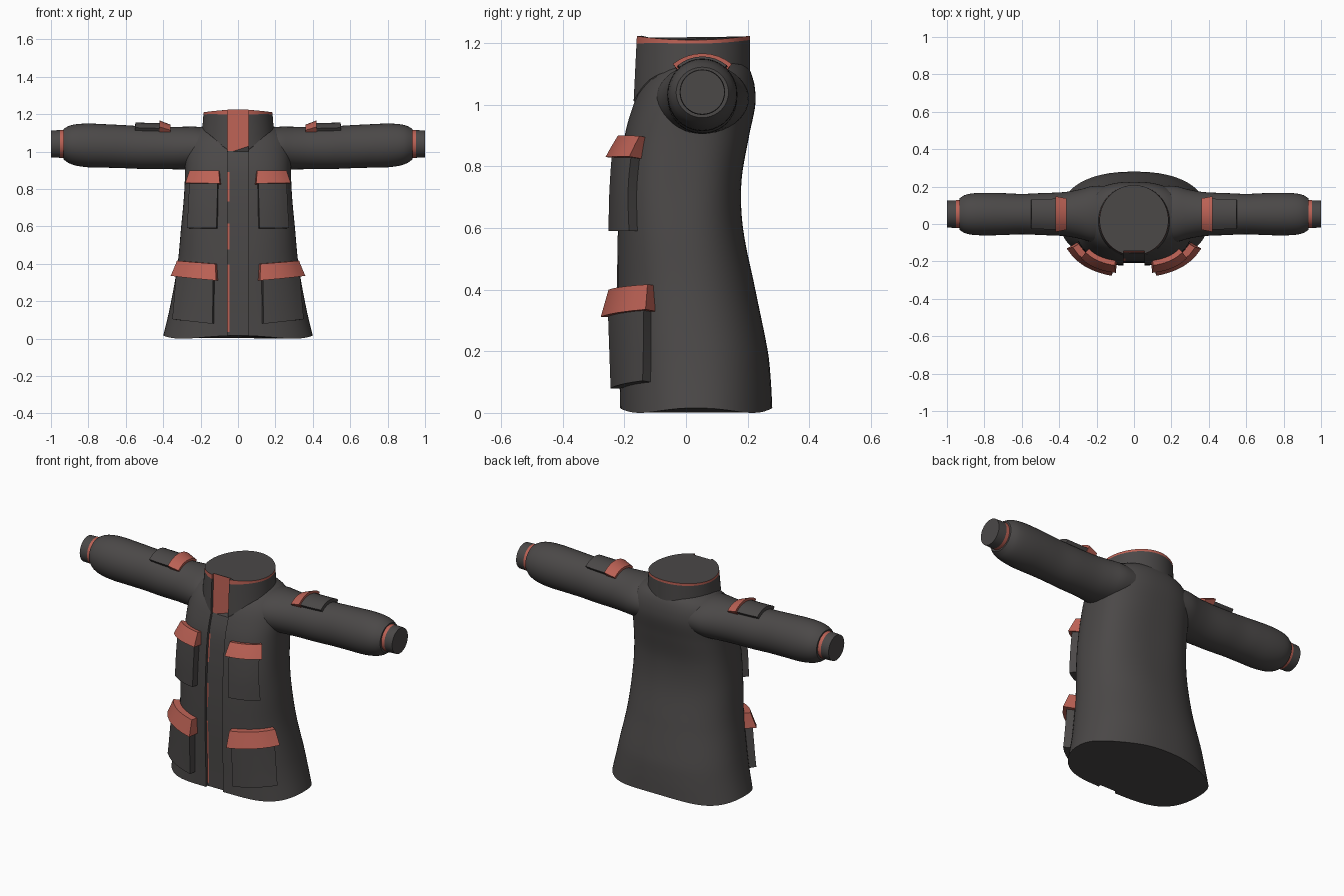
import bpy, bmesh, math
from mathutils import Vector

if "Cube" in bpy.data.objects:
    bpy.data.objects.remove(bpy.data.objects["Cube"])


def material(name, rgb):
    m = bpy.data.materials.new(name)
    m.use_nodes = True
    m.diffuse_color = (*rgb, 1)
    bsdf = m.node_tree.nodes["Principled BSDF"]
    bsdf.inputs["Base Color"].default_value = (*rgb, 1)
    bsdf.inputs["Roughness"].default_value = 0.8
    return m


CLOTH = material("charcoal cloth", (0.07, 0.065, 0.064))
TRIM = material("brick red trim", (0.5, 0.12, 0.09))
SIDES = 64
GAP = 0.055          # half width of the front opening
STEP = 0.016         # depth of the front opening


def make_object(name, bm, mats=(CLOTH, TRIM), angle=35):
    bmesh.ops.recalc_face_normals(bm, faces=bm.faces)
    mesh = bpy.data.meshes.new(name)
    bm.to_mesh(mesh)
    bm.free()
    for m in mats:
        mesh.materials.append(m)
    ob = bpy.data.objects.new(name, mesh)
    bpy.context.collection.objects.link(ob)
    bpy.ops.object.select_all(action='DESELECT')
    ob.select_set(True)
    bpy.context.view_layer.objects.active = ob
    bpy.ops.object.shade_smooth_by_angle(angle=math.radians(angle))
    return ob


def sample(table, t):
    """Smooth interpolation of table rows keyed by their first column."""
    t = min(max(t, table[0][0]), table[-1][0])
    i = 0
    while i < len(table) - 2 and t > table[i + 1][0]:
        i += 1

    def slope(k, c):
        a, b = table[max(k - 1, 0)], table[min(k + 1, len(table) - 1)]
        return (b[c] - a[c]) / (b[0] - a[0])

    p, q = table[i], table[i + 1]
    h = q[0] - p[0]
    s = (t - p[0]) / h
    return [(1 + 2 * s) * (1 - s) ** 2 * p[c] + s * (1 - s) ** 2 * h * slope(i, c)
            + s * s * (3 - 2 * s) * q[c] + s * s * (s - 1) * h * slope(i + 1, c)
            for c in range(1, len(p))]


def loft(rings, colour=lambda row, col, centre: 0):
    """Skin closed rings, cap both ends, colour faces by a rule."""
    bm = bmesh.new()
    rows = [[bm.verts.new(p) for p in ring] for ring in rings]
    for i, (a, b) in enumerate(zip(rows, rows[1:])):
        for j in range(len(a)):
            k = (j + 1) % len(a)
            f = bm.faces.new((a[j], a[k], b[k], b[j]))
            f.material_index = colour(i, j, f.calc_center_median())
    bm.faces.new(rows[0])
    bm.faces.new(rows[-1])
    return bm


def power(v, e):
    return math.copysign(abs(v) ** e, v)


def coat_ring(shape, height):
    """Rounded cross-section with a recessed strip at the front."""
    hw, front, back, n = shape
    mid, depth = (front + back) / 2, (back - front) / 2
    start = math.asin((GAP / hw) ** (n / 2))
    pts = []
    for i in range(SIDES + 1):
        a = start + (2 * math.pi - 2 * start) * i / SIDES
        pts.append(Vector((hw * power(math.sin(a), 2 / n),
                           mid - depth * power(math.cos(a), 2 / n), height(a))))
    for x in (-GAP, 0.009 - GAP, GAP):
        pts.append(Vector((x, pts[0].y + STEP, height(0))))
    return pts


# Torso: height, half width, front, back, squareness
TORSO = [(0.0, 0.40, -0.215, 0.28, 2.3), (0.1, 0.377, -0.217, 0.275, 2.3),
         (0.2, 0.357, -0.22, 0.265, 2.3), (0.4, 0.323, -0.225, 0.225, 2.3),
         (0.6, 0.304, -0.222, 0.185, 2.5), (0.75, 0.29, -0.215, 0.18, 2.7),
         (0.9, 0.283, -0.2, 0.205, 2.6), (1.0, 0.285, -0.172, 0.225, 2.4),
         (1.06, 0.275, -0.145, 0.223, 2.3), (1.1, 0.25, -0.115, 0.212, 2.2),
         (1.13, 0.205, -0.08, 0.195, 2.1), (1.15, 0.14, -0.05, 0.15, 2)]


def torso_ring(z):
    lift = 0.016 * max(0, 1 - z / 0.25)
    return coat_ring(sample(TORSO, z), lambda a: z + lift * math.cos(2 * a) ** 2)


def torso_colour(row, col, c):
    piping = 0.03 < c.z < 0.4 or 0.48 < c.z < 0.62 or 0.73 < c.z < 0.9
    return int(col == SIDES + 1 and piping)


make_object("coat_torso", loft([torso_ring(1.15 * i / 58) for i in range(59)], torso_colour))

# Stand-up collar, dipping at the front, with red rim and red front facing
BAND = 4
rings = []
for t in (0, 0.25, 0.5, 0.75, 0.88, 1):
    shape = (0.192 - 0.008 * t, -0.178 + 0.01 * t, 0.208, 2)

    def collar_height(a, t=t):
        base = 1.11 - 0.115 * max(0, math.cos(a)) ** 3.7
        top = 1.217 + 0.007 * math.cos(2 * a)
        return base + (top - base) * t
    rings.append(coat_ring(shape, collar_height))
make_object("collar", loft(rings, lambda row, col, c:
            int(row == BAND or SIDES < col < SIDES + 3)))

# Sleeves: distance, vertical radius, depth radius, centre height
SLEEVE = [(0.12, 0.10, 0.15, 1.02), (0.22, 0.113, 0.15, 1.02), (0.29, 0.114, 0.132, 1.019),
          (0.37, 0.113, 0.118, 1.019), (0.5, 0.114, 0.112, 1.021), (0.6, 0.115, 0.108, 1.026),
          (0.7, 0.116, 0.112, 1.03), (0.8, 0.117, 0.114, 1.033), (0.87, 0.11, 0.11, 1.036),
          (0.91, 0.097, 0.1, 1.038), (0.932, 0.082, 0.085, 1.04)]
ARM_Y = 0.053


def sleeve_point(x, a):
    rz, ry, zc = sample(SLEEVE, x)
    return Vector((x, ARM_Y + ry * math.sin(a), zc + rz * math.cos(a)))


def cuff_ring(x, r):
    turn = [math.tau * j / 40 for j in range(40)]
    return [Vector((x, ARM_Y + r * math.sin(a), 1.041 + r * math.cos(a))) for a in turn]


def mirrored(rings, side):
    return [[Vector((p.x * side, p.y, p.z)) for p in ring] for ring in rings]


def patch(name, surface, corners, thick, mat, side, n=8):
    """Padded panel laid on a surface; thickness runs from first to last edge."""
    a, b, c, d = [Vector(p) for p in corners]
    inner, outer = [], []
    for i in range(n + 1):
        for j in range(n + 1):
            s, t = i / n, j / n
            u, v = a.lerp(b, s).lerp(d.lerp(c, s), t)
            p = surface(u, v)
            along = surface(u + 0.01, v) - surface(u - 0.01, v)
            down = surface(u, v + 0.01) - surface(u, v - 0.01)
            normal = along.cross(down).normalized()
            if normal.dot(p - Vector((p.x * 0.7, ARM_Y, 1.0 if p.z > 1 else p.z))) < 0:
                normal.negate()
            depth = thick[0] + (thick[1] - thick[0]) * t
            inner.append(p - normal * 0.012)
            outer.append(p + normal * depth)
    bm = bmesh.new()
    grids = [[bm.verts.new((p.x * side, p.y, p.z)) for p in g] for g in (inner, outer)]
    w = n + 1
    for g in grids:
        for i in range(n):
            for j in range(n):
                k = i * w + j
                bm.faces.new((g[k], g[k + 1], g[k + w + 1], g[k + w]))
    rim = ([i * w for i in range(n)] + [n * w + j for j in range(n)]
           + [i * w + n for i in range(n, 0, -1)] + [j for j in range(n, 0, -1)])
    low, high = grids
    for k, m in zip(rim, rim[1:] + rim[:1]):
        bm.faces.new((low[k], low[m], high[m], high[k]))
    make_object(name, bm, (mat,))


def front_point(u, z):
    """Point on the torso front; u is the fraction of the half width."""
    hw, front, back, n = sample(TORSO, z)
    mid, depth = (front + back) / 2, (back - front) / 2
    return Vector((u * hw, mid - depth * (1 - abs(u) ** n) ** (1 / n), z))


for side, label in ((1, "left"), (-1, "right")):
    arm = [[sleeve_point(0.12 + 0.812 * i / 36, math.tau * j / 40) for j in range(40)]
           for i in range(37)]
    make_object(label + "_sleeve", loft(mirrored(arm, side)))
    cuff = [cuff_ring(x, r) for x, r in ((0.91, 0.074), (0.952, 0.074), (1.0, 0.072))]
    make_object(label + "_cuff", loft(mirrored(cuff, side), lambda row, col, c: int(row == 0)))

    # Chest pocket and flap
    patch(label + "_chest_pocket", front_point,
          [(0.37, 0.85), (0.83, 0.85), (0.82, 0.59), (0.36, 0.59)], (0.038, 0.036), CLOTH, side)
    patch(label + "_chest_flap", front_point,
          [(0.35, 0.895), (0.85, 0.895), (0.85, 0.825), (0.32, 0.825)], (0.026, 0.056), TRIM, side)
    # Hip pocket and flap
    patch(label + "_hip_pocket", front_point,
          [(0.38, 0.36), (0.9, 0.37), (0.86, 0.1), (0.34, 0.08)], (0.042, 0.038), CLOTH, side)
    patch(label + "_hip_flap", front_point,
          [(0.35, 0.4), (0.92, 0.415), (0.92, 0.33), (0.32, 0.312)], (0.036, 0.062), TRIM, side)
    # Sleeve pocket and flap
    patch(label + "_sleeve_pocket", lambda a, x: sleeve_point(x, a),
          [(-0.66, 0.39), (0.66, 0.39), (0.66, 0.55), (-0.66, 0.55)], (0.02, 0.019), CLOTH, side)
    patch(label + "_sleeve_flap", lambda a, x: sleeve_point(x, a),
          [(-0.7, 0.36), (0.7, 0.36), (0.7, 0.42), (-0.7, 0.42)], (0.012, 0.034), TRIM, side)
